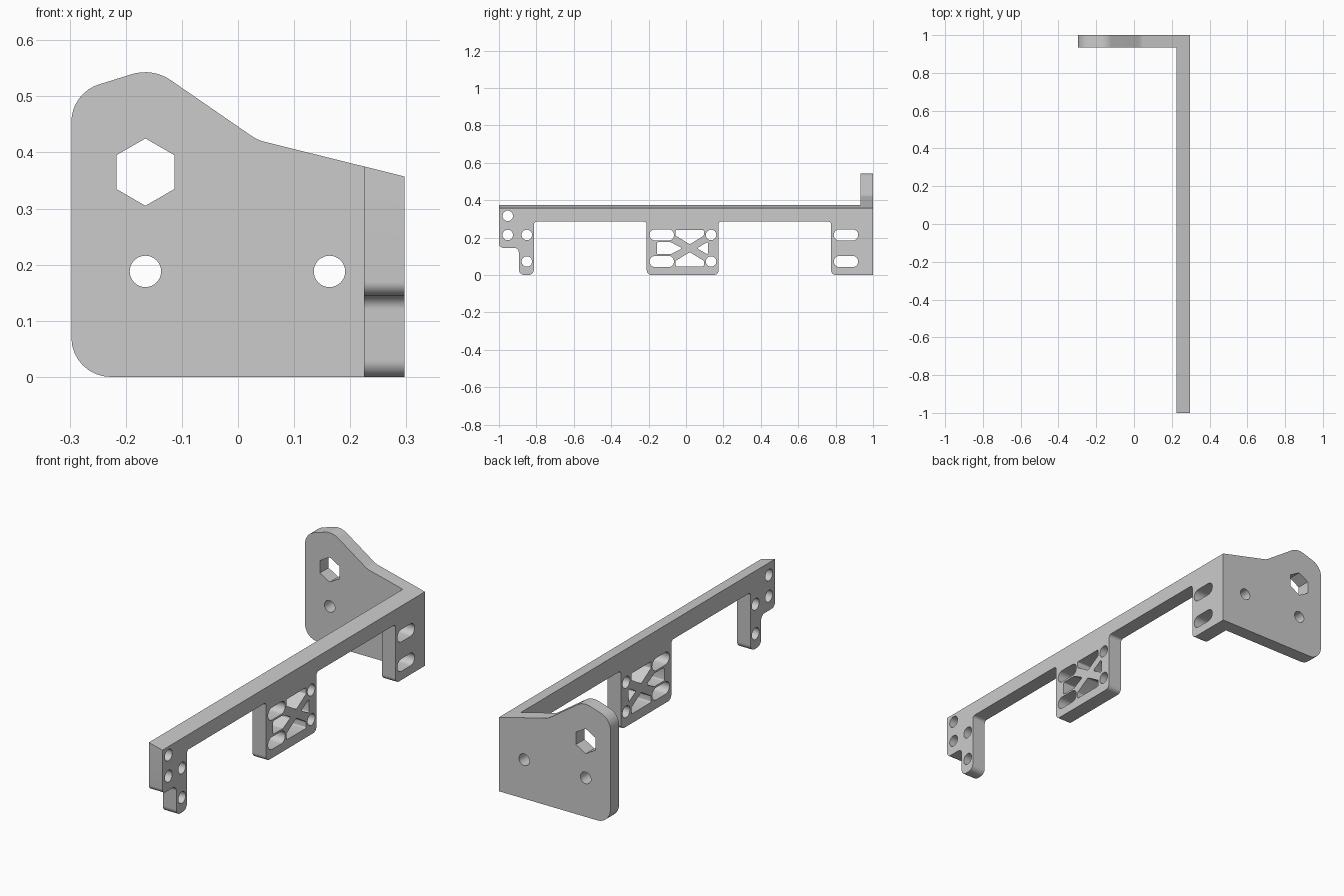
import bpy, bmesh, math
from mathutils import Vector

cube = bpy.data.objects.get("Cube")
if cube:
    bpy.data.objects.remove(cube, do_unlink=True)

grey = bpy.data.materials.new("plain grey")
grey.use_nodes = True
color = (0.6, 0.6, 0.6, 1)
grey.diffuse_color = color
grey.node_tree.nodes["Principled BSDF"].inputs["Base Color"].default_value = color


def rounded(corners, default=0.0, steps=8):
    """Polygon from (u, v[, radius]) corners with tangent arcs at each corner."""
    out = []
    for i, c in enumerate(corners):
        p = Vector(c[:2])
        r = c[2] if len(c) > 2 else default
        if r == 0:
            out.append(p)
            continue
        a = (Vector(corners[i - 1][:2]) - p).normalized()
        b = (Vector(corners[(i + 1) % len(corners)][:2]) - p).normalized()
        half = a.angle(b) / 2
        centre = p + (a + b).normalized() * (r / math.sin(half))
        start = p + a * (r / math.tan(half)) - centre
        end = p + b * (r / math.tan(half)) - centre
        sweep = start.angle(end)
        for k in range(steps + 1):
            t = k / steps
            out.append(centre + (start * math.sin((1 - t) * sweep)
                                 + end * math.sin(t * sweep)) / math.sin(sweep))
    return out


def ngon(u, v, r, n=32):
    return [Vector((u + r * math.sin(math.tau * k / n), v + r * math.cos(math.tau * k / n)))
            for k in range(n)]


def slot(u0, u1, v, r=0.03):
    right = [Vector((u1 - r + r * math.cos(a), v + r * math.sin(a)))
             for a in (math.pi * (k / 12 - 0.5) for k in range(13))]
    return right + [Vector((u0 + u1 - p.x, 2 * v - p.y)) for p in right]


def part(name, loops, thickness, place):
    """Extruded plate with holes; place maps (u, v, w) to world space."""
    curve = bpy.data.curves.new(name + "_profile", "CURVE")
    curve.dimensions = "2D"
    curve.fill_mode = "BOTH"
    curve.extrude = thickness / 2
    for loop in loops:
        spline = curve.splines.new("POLY")
        spline.points.add(len(loop) - 1)
        for point, p in zip(spline.points, loop):
            point.co = (p.x, p.y, 0, 1)
        spline.use_cyclic_u = True
    helper = bpy.data.objects.new(name + "_profile", curve)
    bpy.context.collection.objects.link(helper)
    graph = bpy.context.evaluated_depsgraph_get()
    mesh = bpy.data.meshes.new_from_object(helper.evaluated_get(graph))
    bpy.data.objects.remove(helper, do_unlink=True)

    bm = bmesh.new()
    bm.from_mesh(mesh)
    bmesh.ops.remove_doubles(bm, verts=bm.verts, dist=0.0001)
    for v in bm.verts:
        v.co = place(*v.co)
    bmesh.ops.recalc_face_normals(bm, faces=bm.faces)
    bm.to_mesh(mesh)
    bm.free()
    mesh.name = name
    mesh.materials.clear()
    mesh.materials.append(grey)
    obj = bpy.data.objects.new(name, mesh)
    bpy.context.collection.objects.link(obj)
    bpy.ops.object.select_all(action="DESELECT")
    obj.select_set(True)
    bpy.context.view_layer.objects.active = obj
    bpy.ops.object.shade_smooth_by_angle(angle=math.radians(30))
    return obj


SIDE, INNER, TOP, EAVE = 0.297, 0.225, 0.375, 0.357
MID = 0.143

# End plate with hexagonal opening and two bolt holes
plate_outline = rounded([
    (-SIDE, 0, 0.07), (INNER, 0), (INNER, TOP), (0.035, 0.422, 0.08),
    (-0.152, 0.551, 0.08), (-SIDE, 0.506, 0.07)])
part("end_plate",
     [plate_outline, ngon(-0.165, 0.365, 0.06, 6),
      ngon(-0.165, 0.188, 0.028), ngon(0.163, 0.188, 0.028)],
     0.066, lambda u, v, w: (u, 0.967 + w, v))

# Long rail with three hanging mounting tabs
rail_outline = rounded([
    (-1, TOP), (-1, 0.145, 0.025), (-0.894, 0.145, 0.025), (-0.894, 0, 0.03),
    (-0.813, 0, 0.03), (-0.813, 0.285, 0.015), (-0.21, 0.285, 0.015),
    (-0.21, 0, 0.025), (0.174, 0, 0.025), (0.174, 0.285, 0.015),
    (0.776, 0.285, 0.015), (0.776, 0, 0.025), (1, 0), (1, TOP)])

# Bolt holes and slots
holes = [ngon(y, z, 0.028) for y, z in [
    (-0.953, 0.316), (-0.953, 0.214), (-0.851, 0.214), (-0.851, 0.072),
    (0.134, 0.214), (0.134, 0.072)]]
for z in (0.072, 0.214):
    holes += [slot(-0.195, -0.064, z), slot(0.79, 0.921, z)]

# Truss openings in the middle tab
for s in (1, -1):
    holes.append(rounded([(y, MID + s * h) for y, h in [
        (-0.055, 0.098), (0.095, 0.098), (0.095, 0.067), (0.02, 0.021),
        (-0.055, 0.067)]], 0.006, 4))
holes.append(rounded([(-0.156, MID - 0.032), (-0.081, MID - 0.032), (-0.02, MID),
                      (-0.081, MID + 0.032), (-0.156, MID + 0.032)], 0.006, 4))
holes.append(rounded([(0.058, MID), (0.117, MID - 0.034), (0.117, MID + 0.034)], 0.005, 4))


def place_rail(u, v, w):
    x = (INNER + SIDE) / 2 + w
    z = EAVE if v > EAVE and x > 0.26 else v  # top slopes down outward
    return (x, u, z)


part("side_rail", [rail_outline] + holes, SIDE - INNER, place_rail)
